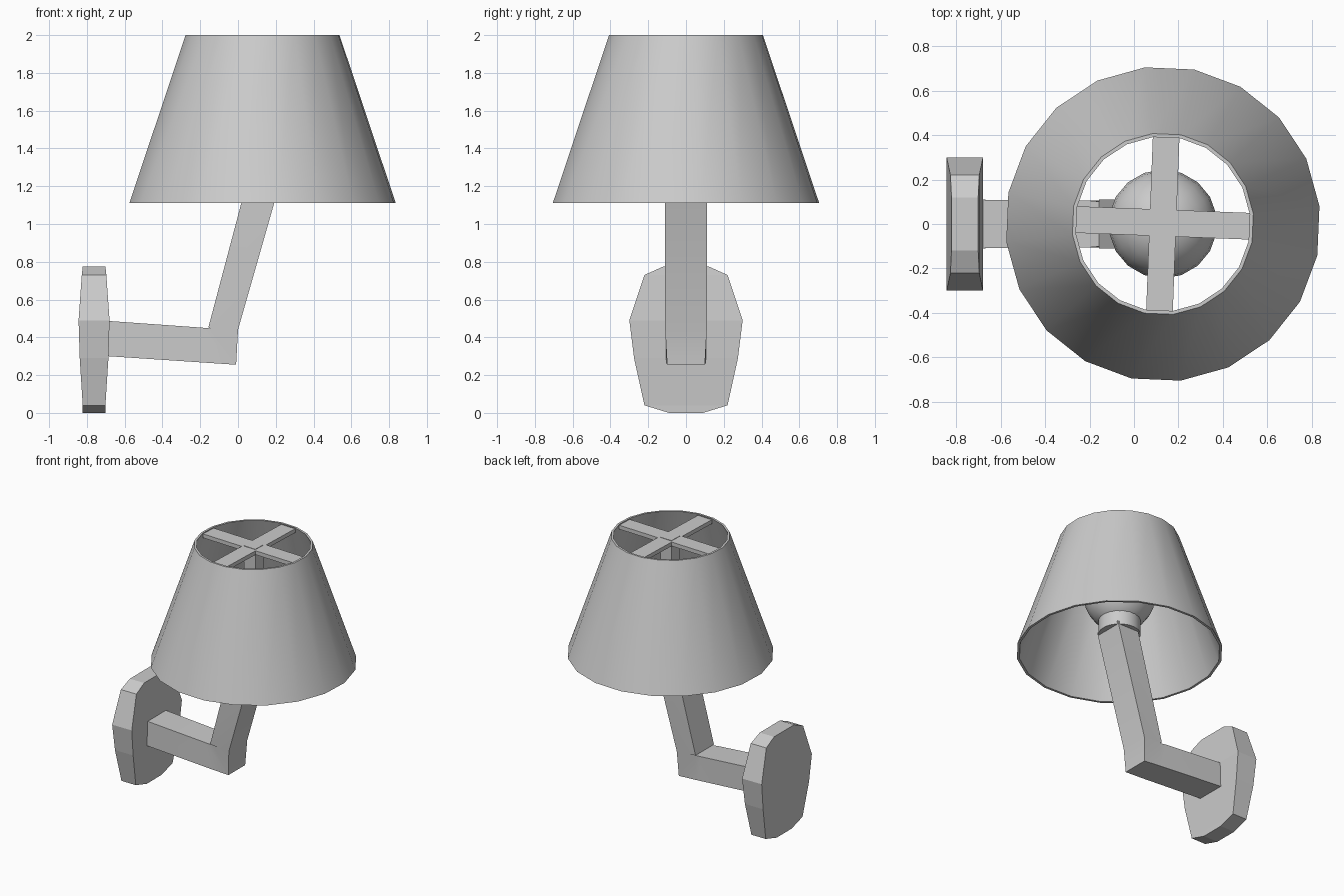
import bpy, bmesh
from math import sin, cos, pi, radians
from mathutils import Matrix

if "Cube" in bpy.data.objects:
    bpy.data.objects.remove(bpy.data.objects["Cube"])

CX = 0.13  # shade axis


def finish(name, bm, smooth=True):
    bmesh.ops.recalc_face_normals(bm, faces=bm.faces)
    me = bpy.data.meshes.new(name)
    bm.to_mesh(me)
    bm.free()
    ob = bpy.data.objects.new(name, me)
    bpy.context.collection.objects.link(ob)
    if smooth:
        bpy.ops.object.select_all(action='DESELECT')
        ob.select_set(True)
        bpy.context.view_layer.objects.active = ob
        bpy.ops.object.shade_smooth_by_angle(angle=radians(30))
    return ob


def loft(name, rings, wrap=False, smooth=True):
    """Skin equal-sized rings; cap the ends, or join last to first."""
    bm = bmesh.new()
    vs = [[bm.verts.new(p) for p in r] for r in rings]
    n = len(rings[0])
    pairs = list(zip(vs, vs[1:])) + ([(vs[-1], vs[0])] if wrap else [])
    for a, b in pairs:
        for i in range(n):
            j = (i + 1) % n
            bm.faces.new((a[i], a[j], b[j], b[i]))
    if not wrap:
        bm.faces.new(vs[0])
        bm.faces.new(vs[-1])
    return finish(name, bm, smooth)


def circle(r, z, n=20, start=6.5):
    return [(CX + r * cos(radians(start) + 2 * pi * i / n),
             r * sin(radians(start) + 2 * pi * i / n), z) for i in range(n)]


def box(name, size, centre, turn=0):
    bm = bmesh.new()
    m = (Matrix.Translation(centre) @ Matrix.Rotation(radians(turn), 4, 'Z')
         @ Matrix.Diagonal((*size, 1)))
    bmesh.ops.create_cube(bm, size=1, matrix=m)
    return finish(name, bm, False)


# Wall plate: rectangles stacked in z (height, half width, half thickness)
plate = [(0, .09, .06), (.04, .22, .06), (.29, .275, .076),
         (.49, .30, .082), (.73, .22, .065), (.775, .12, .06)]
PX = -0.762
loft("wall_plate", [[(PX - t, -w, z), (PX + t, -w, z), (PX + t, w, z), (PX - t, w, z)]
                    for z, w, t in plate], smooth=False)

# Bent arm: lower and upper edge points (x, z) and half width
arm = [((-.76, .305), (-.76, .492), .11), ((-.16, .265), (-.20, .452), .105),
       ((-.01, .255), (-.145, .447), .10), ((.0, .44), (-.157, .452), .11),
       ((.237, 1.27), (.065, 1.29), .11)]
loft("bent_arm", [[(a[0], -w, a[1]), (a[0], w, a[1]), (b[0], w, b[1]), (b[0], -w, b[1])]
                  for a, b, w in arm])

# Lamp socket and bulb
loft("bulb_socket", [circle(.145, 1.25), circle(.145, 1.42)])
bm = bmesh.new()
bmesh.ops.create_uvsphere(bm, u_segments=18, v_segments=12, radius=.245,
                          matrix=Matrix.Translation((CX, 0, 1.55)))
finish("bulb", bm)

# Tapered hollow shade
loft("shade", [circle(.71, 1.11), circle(.41, 2), circle(.394, 2), circle(.692, 1.11)],
     wrap=True)

# Cross bars under the top rim and the post down to the bulb
for name, turn in (("cross_bar_x", -2.2), ("cross_bar_y", 87.8)):
    box(name, (.79, .12, .03), (CX, .005, 1.975), turn)
box("shade_post", (.095, .095, .25), (CX, .005, 1.868), -2.2)
